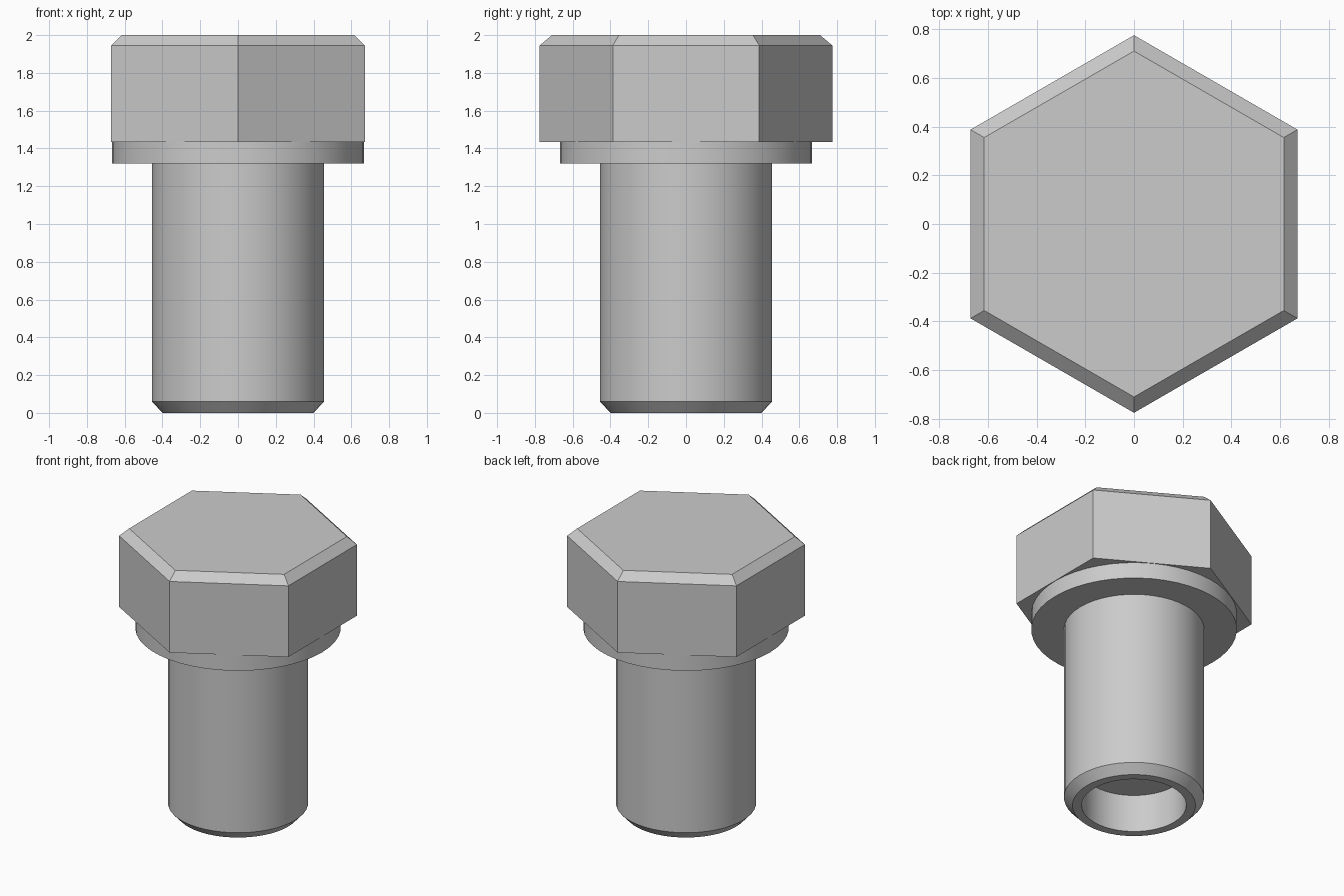
import bpy
import bmesh
import math

cube = bpy.data.objects.get("Cube")
if cube:
    bpy.data.objects.remove(cube, do_unlink=True)

steel = bpy.data.materials.new("plain_grey_steel")
steel.use_nodes = True
GREY = (0.6, 0.6, 0.6, 1.0)
steel.diffuse_color = GREY
for node in steel.node_tree.nodes:
    if node.type == 'BSDF_PRINCIPLED':
        node.inputs["Base Color"].default_value = GREY


def lathe(name, profile, sides, start=0.0, smooth=True):
    """Turn a (radius, height) profile about z and cap both ends."""
    bm = bmesh.new()
    rings = []
    for radius, z in profile:
        ring = []
        for i in range(sides):
            a = start + math.tau * i / sides
            ring.append(bm.verts.new((radius * math.cos(a), radius * math.sin(a), z)))
        rings.append(ring)
    for low, high in zip(rings, rings[1:]):
        for i in range(sides):
            j = (i + 1) % sides
            bm.faces.new((low[i], low[j], high[j], high[i]))
    bm.faces.new(rings[0])
    bm.faces.new(rings[-1])
    bmesh.ops.recalc_face_normals(bm, faces=bm.faces)
    mesh = bpy.data.meshes.new(name)
    bm.to_mesh(mesh)
    bm.free()
    mesh.materials.append(steel)
    obj = bpy.data.objects.new(name, mesh)
    bpy.context.collection.objects.link(obj)
    if smooth:
        bpy.ops.object.select_all(action='DESELECT')
        obj.select_set(True)
        bpy.context.view_layer.objects.active = obj
        bpy.ops.object.shade_smooth_by_angle(angle=math.radians(30))
    return obj


# Shaft: blind hole in the end, flat rim, chamfer, straight wall
lathe("shaft", [(0.34, 0.27), (0.34, 0), (0.4, 0), (0.455, 0.06), (0.455, 1.36)], 48)

# Round collar under the head
lathe("collar", [(0.668, 1.32), (0.668, 1.435)], 48)

# Six-sided head with a bevelled top, corners to front and back
lathe("hex_head", [(0.775, 1.435), (0.775, 1.945), (0.71, 2.0)], 6,
      start=math.pi / 6, smooth=False)
